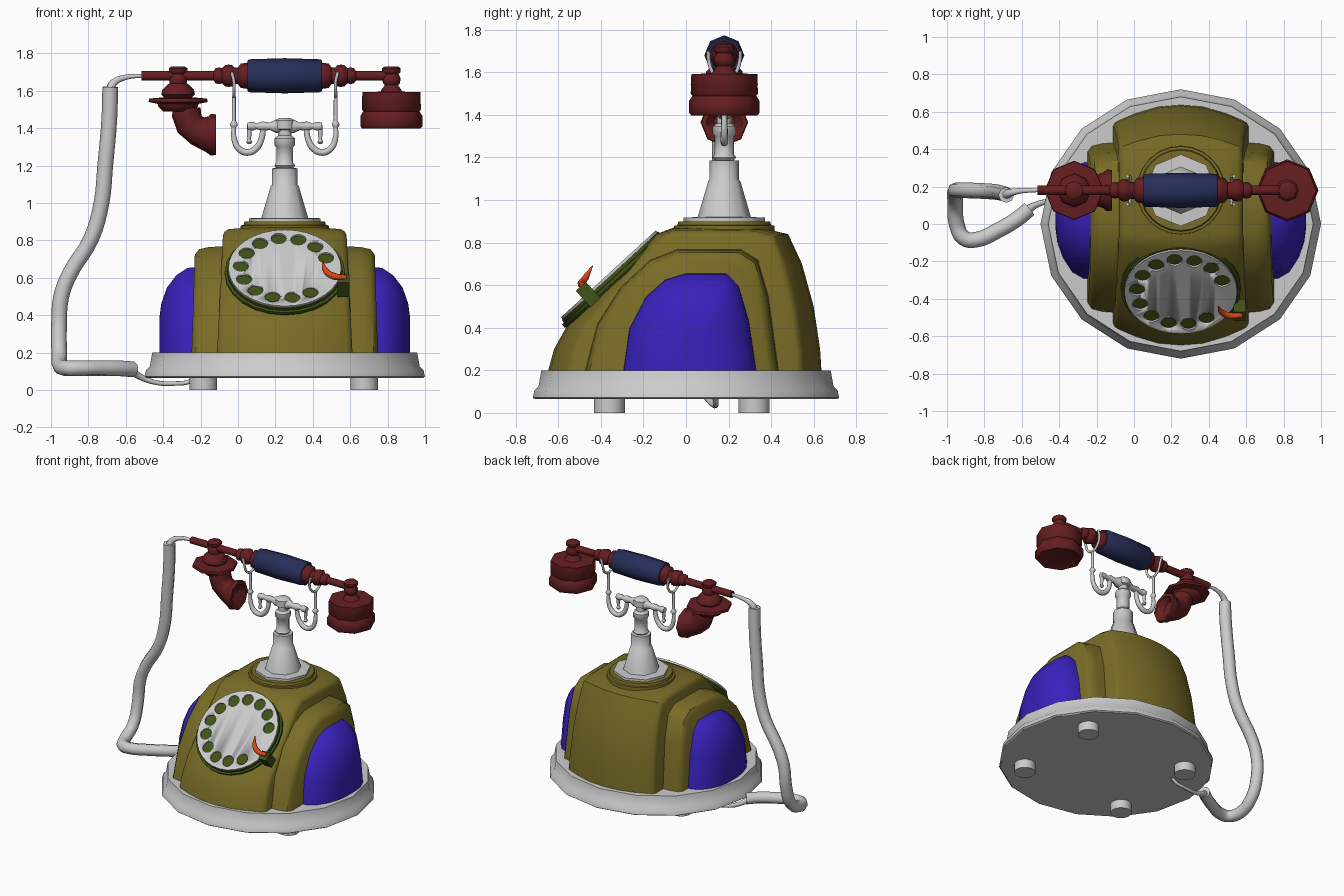
import bpy, bmesh, math
from mathutils import Matrix, Vector

CX, SY, HZ = 0.25, 0.18, 1.68      # body centre x, stem centre y, handset height


def material(name, rgb):
    m = bpy.data.materials.new(name)
    m.diffuse_color = (*rgb, 1)
    return m


OLIVE = material("olive", (0.19, 0.15, 0.02))
BLUE = material("blue", (0.04, 0.015, 0.5))
RED = material("dark_red", (0.13, 0.013, 0.015))
NAVY = material("navy", (0.02, 0.028, 0.1))
GREEN = material("green", (0.05, 0.085, 0.008))
ORANGE = material("orange", (0.7, 0.06, 0.01))


def finish(ob, mat, angle):
    if mat:
        ob.data.materials.clear()
        ob.data.materials.append(mat)
    bpy.ops.object.select_all(action='DESELECT')
    ob.select_set(True)
    bpy.context.view_layer.objects.active = ob
    if ob.type == 'CURVE':
        bpy.ops.object.convert(target='MESH')
        ob = bpy.context.view_layer.objects.active
    bpy.ops.object.shade_smooth_by_angle(angle=math.radians(angle))
    return ob


def from_rings(name, rings, mat=None, angle=50, matrix=None):
    """Skin a row of closed rings and cap both ends."""
    bm = bmesh.new()
    vs = [[bm.verts.new(p) for p in r] for r in rings]
    n = len(vs[0])
    for a, b in zip(vs, vs[1:]):
        for i in range(n):
            j = (i + 1) % n
            bm.faces.new((a[i], a[j], b[j], b[i]))
    bm.faces.new(vs[0])
    bm.faces.new(vs[-1])
    if matrix:
        bm.transform(matrix)
    bmesh.ops.recalc_face_normals(bm, faces=bm.faces)
    me = bpy.data.meshes.new(name)
    bm.to_mesh(me)
    bm.free()
    ob = bpy.data.objects.new(name, me)
    bpy.context.collection.objects.link(ob)
    return finish(ob, mat, angle)


def lathe(name, profile, matrix, mat=None, sides=8, angle=50):
    """Revolve (radius, height) points around local z."""
    rings = [[(r * math.cos(2 * math.pi * i / sides), r * math.sin(2 * math.pi * i / sides), h)
              for i in range(sides)] for r, h in profile]
    return from_rings(name, rings, mat, angle, matrix)


def tube(name, pts, radii, mat=None, res=4, bevel=2, matrix=None):
    """Smooth round tube through points, one radius or one per point."""
    cu = bpy.data.curves.new(name, 'CURVE')
    cu.dimensions = '3D'
    cu.bevel_depth, cu.bevel_resolution, cu.resolution_u = 1, bevel, res
    cu.use_fill_caps = True
    sp = cu.splines.new('BEZIER')
    sp.bezier_points.add(len(pts) - 1)
    for i, (bp, p) in enumerate(zip(sp.bezier_points, pts)):
        bp.co = matrix @ Vector(p) if matrix else p
        bp.radius = radii[i] if isinstance(radii, list) else radii
        bp.handle_left_type = bp.handle_right_type = 'AUTO'
    ob = bpy.data.objects.new(name, cu)
    bpy.context.collection.objects.link(ob)
    return finish(ob, mat, 50)


def shell(name, profile, stations, mat, cy=0.0, taper=0.0):
    """Loft a side profile across x; stations are (half width, y scale, height scale)."""
    full = [(-w, s, h) for w, s, h in reversed(stations)] + stations[1:] \
        if stations[0][0] == 0 else [(-w, s, h) for w, s, h in reversed(stations)] + stations
    rings = [[(CX + w * (1 - taper * (z - 0.2)), cy + (y - cy) * s, 0.19 + (z - 0.19) * h)
              for y, z in profile] for w, s, h in full]
    return from_rings(name, rings, mat, 40)


T = Matrix.Translation

# Base plate and feet
lathe("base_plate", [(0.74, 0.065), (0.75, 0.072), (0.742, 0.105), (0.722, 0.125), (0.708, 0.2)],
      T((CX, 0, 0)) @ Matrix.Diagonal((1, 0.96, 1, 1)), sides=16, angle=35)
for x in (-0.185, 0.675):
    for y in (-0.36, 0.32):
        lathe("foot", [(0.073, 0), (0.073, 0.08)], T((x, y, 0)), sides=16)

# Body: tall centre shell, lower shoulder shell, blue side panels
shell("body_centre",
      [(-0.65, 0.19), (-0.62, 0.3), (-0.55, 0.425), (-0.14, 0.84), (-0.06, 0.87), (0.37, 0.865),
       (0.48, 0.84), (0.545, 0.7), (0.6, 0.5), (0.63, 0.3), (0.637, 0.19)],
      [(0, 1, 1), (0.12, 0.985, 1), (0.24, 0.93, 0.995), (0.33, 0.87, 0.985), (0.352, 0.85, 0.965),
       (0.362, 0.82, 0.94)], OLIVE, taper=0.13)
shell("body_shoulders",
      [(-0.48, 0.19), (-0.42, 0.42), (-0.31, 0.59), (-0.17, 0.72), (-0.04, 0.77), (0.26, 0.77),
       (0.34, 0.72), (0.39, 0.55), (0.44, 0.19)],
      [(0.3, 1, 1), (0.42, 0.98, 0.99), (0.475, 0.95, 0.97), (0.498, 0.88, 0.92)], OLIVE, taper=0.06)
shell("side_panels",
      [(-0.3, 0.19), (-0.27, 0.4), (-0.19, 0.55), (-0.1, 0.63), (0.0, 0.66), (0.19, 0.66),
       (0.25, 0.6), (0.3, 0.43), (0.335, 0.19)],
      [(0.4, 1, 1), (0.52, 0.98, 0.985), (0.58, 0.88, 0.9), (0.63, 0.66, 0.76), (0.66, 0.42, 0.58),
       (0.67, 0.2, 0.42)], BLUE, cy=0.05)
lathe("top_collar", [(0.24, 0.82), (0.235, 0.88), (0.22, 0.882), (0.215, 0.9)],
      T((CX, SY, 0)), OLIVE, sides=24, angle=30)

# Dial, built flat then tilted onto the sloping front
DIAL = T((CX, -0.365, 0.653)) @ Matrix.Rotation(math.radians(42.5), 4, 'X')
lathe("dial_rim", [(0.315, -0.055), (0.322, -0.045), (0.322, -0.03), (0.308, -0.028), (0.308, -0.012)],
      DIAL, GREEN, sides=24, angle=30)
plate = lathe("dial_plate", [(0.302, -0.013), (0.302, 0)], DIAL, sides=32, angle=30)
for i in range(12):
    a = math.radians(20 + 26 * i)
    hole = lathe("hole_cutter", [(0.042, -0.05), (0.042, 0.05)],
                 DIAL @ T((0.235 * math.cos(a), 0.235 * math.sin(a), 0)), sides=12)
    hole.hide_render = True
    bpy.context.view_layer.objects.active = plate
    mod = plate.modifiers.new("hole", 'BOOLEAN')
    mod.operation, mod.solver, mod.object = 'DIFFERENCE', 'EXACT', hole
    bpy.ops.object.modifier_apply(modifier=mod.name)
    bpy.data.objects.remove(hole)
lathe("finger_stop_bracket", [(0.045, -0.06), (0.045, 0.045)],
      DIAL @ T((0.315, -0.135, 0)) @ Matrix.Rotation(math.radians(45), 4, 'Z'), GREEN, sides=4, angle=30)
tube("finger_stop", [(0.2, -0.03, 0.078), (0.22, -0.09, 0.06), (0.26, -0.122, 0.052), (0.33, -0.125, 0.045)],
     [0.003, 0.016, 0.019, 0.014], ORANGE, matrix=DIAL)

# Stem and cross bar
lathe("stem", [(0.192, 0.88), (0.192, 0.918), (0.125, 0.92), (0.075, 1.09), (0.069, 1.095), (0.069, 1.185),
               (0.045, 1.187), (0.056, 1.2), (0.045, 1.215), (0.045, 1.3), (0.055, 1.31), (0.055, 1.345),
               (0.035, 1.36), (0.035, 1.39), (0.052, 1.395), (0.052, 1.44), (0.03, 1.455)], T((CX, SY, 0)))
lathe("cross_bar", [(0.02, -0.2), (0.024, -0.17), (0.015, -0.15), (0.026, -0.12), (0.02, -0.08), (0.035, -0.05),
                    (0.035, 0.05), (0.02, 0.08), (0.026, 0.12), (0.015, 0.15), (0.024, 0.17), (0.02, 0.2)],
      T((CX, SY, 1.41)) @ Matrix.Rotation(math.pi / 2, 4, 'Y'))

# Cradle hooks, mirrored on both sides of the stem
for s in (-1, 1):
    lathe("drop_pin", [(0.008, 1.315), (0.016, 1.325), (0.008, 1.345), (0.012, 1.36), (0.012, 1.42)],
          T((CX + s * 0.19, SY, 0)))
    tube("cradle_hook", [(CX + s * x, SY, z) for x, z in
                         ((0.115, 1.41), (0.125, 1.34), (0.155, 1.29), (0.2, 1.27), (0.245, 1.29),
                          (0.27, 1.34), (0.272, 1.42), (0.272, 1.57))],
         [0.015, 0.016, 0.018, 0.018, 0.017, 0.015, 0.011, 0.01])
    lathe("hook_bead", [(0.01, 1.4), (0.02, 1.415), (0.02, 1.425), (0.01, 1.44)], T((CX + s * 0.272, SY, 0)))
    tube("cradle_fork", [(CX + s * (0.272 + d), SY + y, z) for d, y, z in
                         ((0.012, -0.075, 1.7), (0, -0.072, 1.65), (0, -0.05, 1.595), (0, 0, 1.57),
                          (0, 0.05, 1.595), (0, 0.072, 1.65), (0.012, 0.075, 1.7))], 0.009)

# Handset bar with turned collars, and grip
AXIS = T((CX, SY, HZ)) @ Matrix.Rotation(math.pi / 2, 4, 'Y')
collars = [(0.07, 0.2), (0.065, 0.235), (0.045, 0.25), (0.045, 0.27), (0.056, 0.28), (0.06, 0.3),
           (0.056, 0.32), (0.04, 0.335), (0.045, 0.35), (0.04, 0.37), (0.026, 0.38)]
lathe("handset_bar", [(0.026, -0.765)] + [(r, -h) for r, h in reversed(collars)] + collars + [(0.026, 0.6)],
      AXIS, RED)
lathe("handset_grip", [(0.08, -0.2), (0.088, -0.19), (0.094, 0), (0.088, 0.19), (0.08, 0.2)], AXIS, NAVY)

# Mouthpiece: joint, disc and bent horn
knot = [(0.035, 0.05), (0.05, 0.04), (0.05, 0.02), (0.038, 0.01), (0.05, -0.015), (0.045, -0.04)]
lathe("mouthpiece_joint", knot + [(0.06, -0.05), (0.085, -0.075), (0.09, -0.1), (0.075, -0.115), (0.155, -0.122),
                                  (0.158, -0.14), (0.11, -0.15), (0.105, -0.165), (0.08, -0.19)],
      T((-0.32, SY, HZ)), RED)
horn = [(-0.275, 1.51, 0.075, 180), (-0.275, 1.47, 0.078, 172), (-0.258, 1.42, 0.078, 145),
        (-0.215, 1.385, 0.08, 115), (-0.165, 1.368, 0.095, 95), (-0.145, 1.365, 0.112, 90),
        (-0.118, 1.365, 0.108, 90), (-0.118, 1.365, 0.085, 90), (-0.16, 1.37, 0.05, 90)]
rings = []
for x, z, r, tilt in horn:
    m = T((x, SY, z)) @ Matrix.Rotation(math.radians(tilt), 4, 'Y')
    rings.append([m @ Vector((r * math.cos(i * math.pi / 4), r * math.sin(i * math.pi / 4), 0)) for i in range(8)])
from_rings("mouthpiece_horn", rings, RED)

# Earpiece
lathe("earpiece", knot + [(0.035, -0.05), (0.06, -0.085), (0.155, -0.088), (0.158, -0.18), (0.15, -0.19),
                          (0.166, -0.215), (0.166, -0.27), (0.155, -0.282), (0.1, -0.265)],
      T((0.82, SY, HZ)), RED)

# Thick cord with thin wire at either end
tube("cord", [(-0.683, 0.155, 1.62), (-0.688, 0.16, 1.45), (-0.71, 0.165, 1.2), (-0.73, 0.17, 1.0),
              (-0.785, 0.175, 0.81), (-0.9, 0.18, 0.62), (-0.945, 0.18, 0.5), (-0.957, 0.17, 0.34),
              (-0.955, 0.11, 0.19), (-0.948, 0.0, 0.125), (-0.91, -0.075, 0.117), (-0.85, -0.085, 0.117),
              (-0.72, -0.03, 0.117), (-0.62, 0.03, 0.115), (-0.56, 0.08, 0.11)], 0.042)
tube("upper_wire", [(-0.683, 0.155, 1.6), (-0.668, 0.165, 1.64), (-0.6, 0.178, 1.672), (-0.51, SY, HZ)],
     [0.026, 0.022, 0.015, 0.01])
tube("lower_wire", [(-0.58, 0.065, 0.11), (-0.53, 0.1, 0.075), (-0.44, 0.125, 0.04), (-0.33, 0.14, 0.035),
                    (-0.26, 0.14, 0.045), (-0.22, 0.14, 0.075)], [0.026, 0.018, 0.013, 0.012, 0.012, 0.012])
